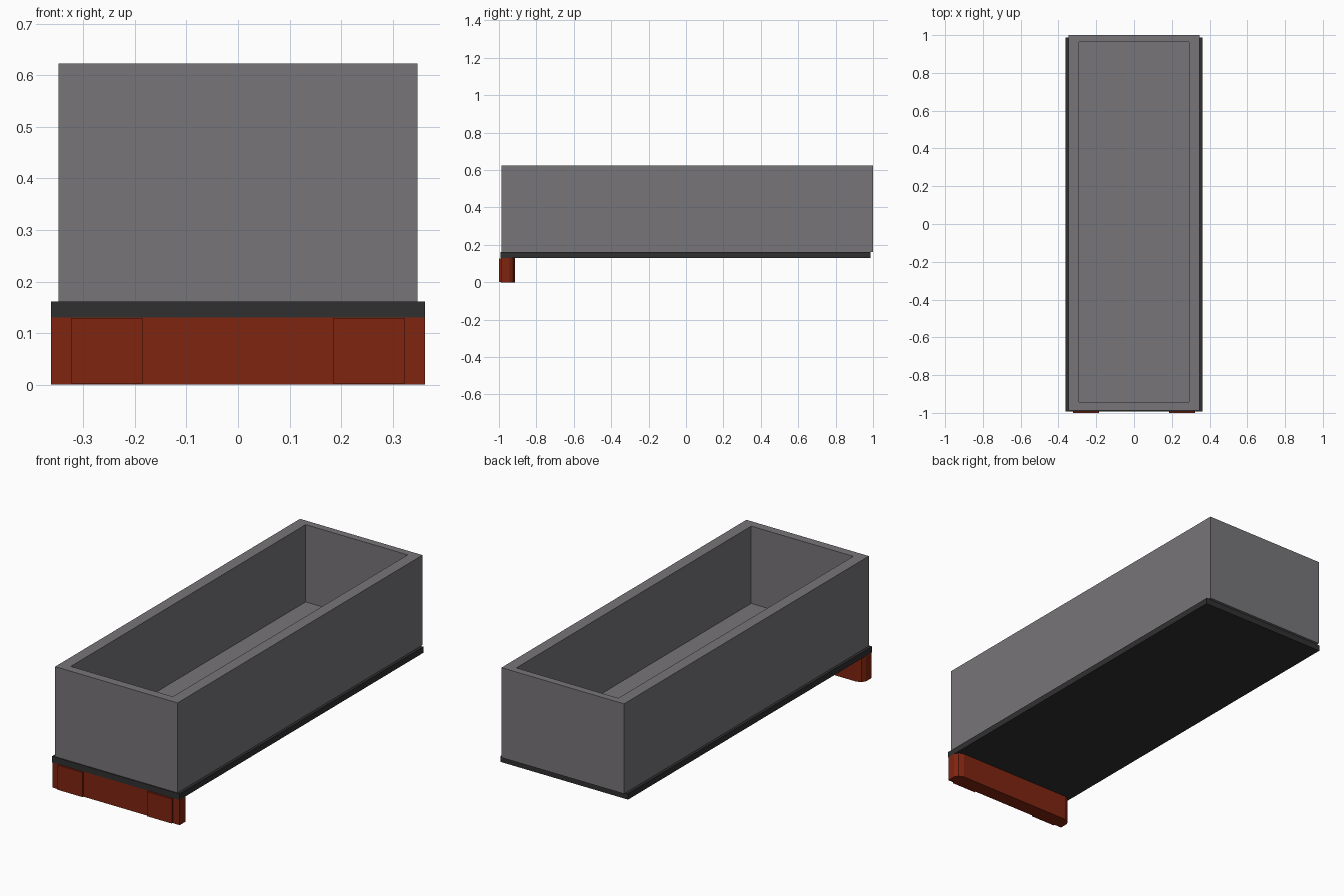
import bpy, bmesh

if "Cube" in bpy.data.objects:
    bpy.data.objects.remove(bpy.data.objects["Cube"])


def material(name, rgb):
    m = bpy.data.materials.new(name)
    m.diffuse_color = (*rgb, 1)
    m.use_nodes = True
    m.node_tree.nodes["Principled BSDF"].inputs["Base Color"].default_value = m.diffuse_color
    return m


def finish(name, bm, mat):
    bmesh.ops.recalc_face_normals(bm, faces=bm.faces)
    me = bpy.data.meshes.new(name)
    bm.to_mesh(me)
    bm.free()
    me.materials.append(mat)
    ob = bpy.data.objects.new(name, me)
    bpy.context.collection.objects.link(ob)
    return ob


def prism(name, outline, z0, z1, mat):
    """Extrude a plan outline from z0 up to z1."""
    bm = bmesh.new()
    face = bm.faces.new([bm.verts.new((x, y, z0)) for x, y in outline])
    up = bmesh.ops.extrude_face_region(bm, geom=[face])["geom"]
    for v in up:
        if isinstance(v, bmesh.types.BMVert):
            v.co.z = z1
    return finish(name, bm, mat)


def rect(x0, x1, y0, y1):
    return [(x0, y0), (x1, y0), (x1, y1), (x0, y1)]


grey = material("stone grey", (0.185, 0.178, 0.19))
black = material("charcoal", (0.03, 0.03, 0.031))
red = material("rust red", (0.215, 0.018, 0.005))

# Open trough: nested rings from outer bottom, over the rim, to the inner floor
bm = bmesh.new()
outer = rect(-0.348, 0.348, -0.987, 1.0)
inner = rect(-0.29, 0.29, -0.943, 0.963)
rings = [[bm.verts.new((x, y, z)) for x, y in loop]
         for loop, z in ((outer, 0.161), (outer, 0.623), (inner, 0.623), (inner, 0.226))]
for a, b in zip(rings, rings[1:]):
    for i in range(4):
        j = (i + 1) % 4
        bm.faces.new((a[i], a[j], b[j], b[i]))
bm.faces.new(rings[0])
bm.faces.new(rings[-1])
finish("trough", bm, grey)

# Base slab
prism("base_slab", rect(-0.362, 0.362, -0.992, 0.987), 0.13, 0.161, black)

# Front foot with rounded rear corners
half = [(0.362, -0.99), (0.362, -0.945), (0.35, -0.925), (0.325, -0.915)]
prism("front_foot", half + [(-x, y) for x, y in reversed(half)], 0.0, 0.13, red)

# Raised pads on the foot
for side, label in ((-1, "left"), (1, "right")):
    x0, x1 = sorted((side * 0.184, side * 0.324))
    prism(label + "_foot_pad", rect(x0, x1, -1.0, -0.985), 0.002, 0.128, red)
